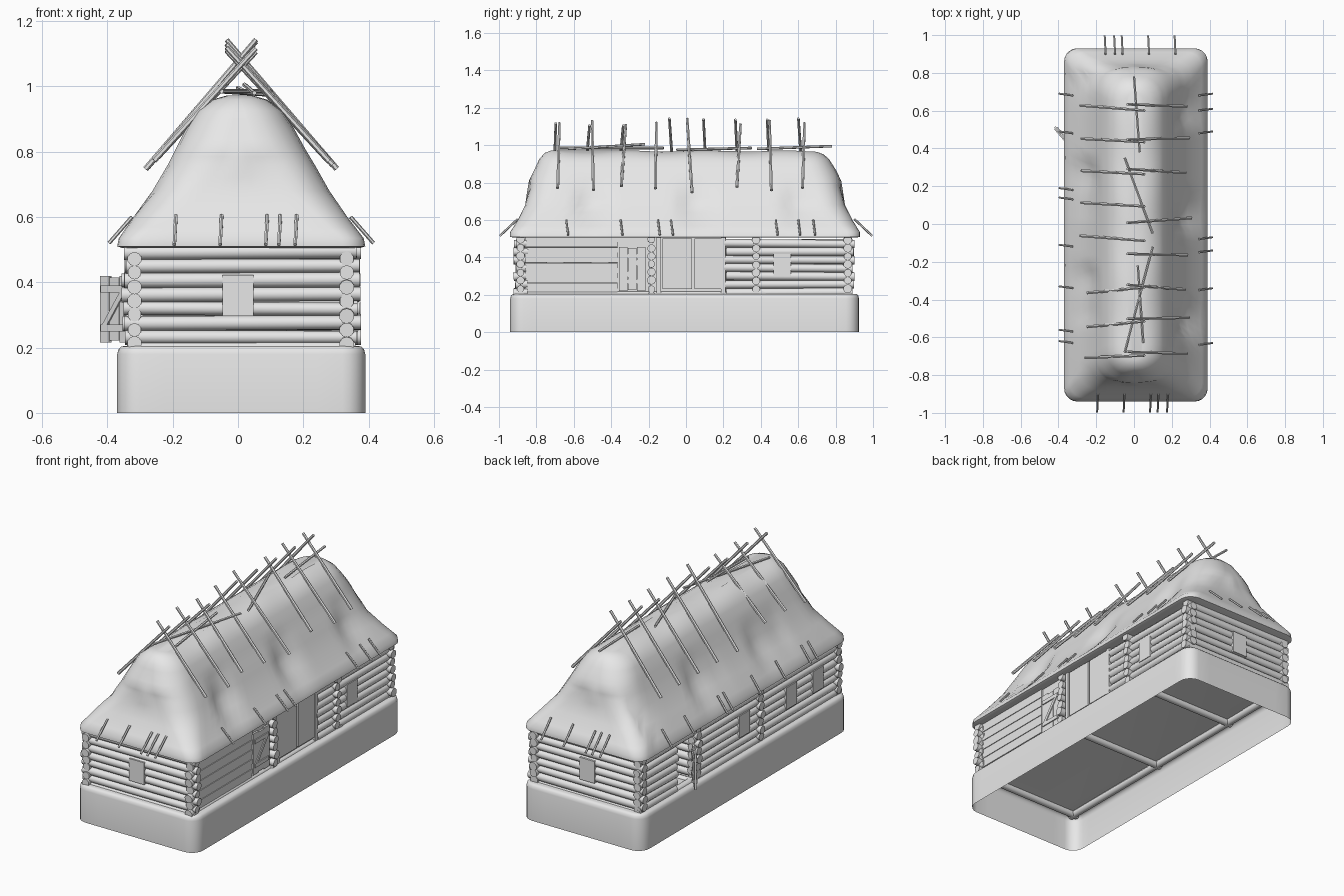
import bpy, bmesh, math, random
from mathutils import Vector, Matrix

random.seed(4)
cube = bpy.data.objects.get("Cube")
if cube:
    bpy.data.objects.remove(cube)

grey = bpy.data.materials.new("plain grey")
grey.use_nodes = True
grey.diffuse_color = (0.8, 0.8, 0.8, 1)
grey.node_tree.nodes["Principled BSDF"].inputs["Base Color"].default_value = (0.8, 0.8, 0.8, 1)


def finish(bm, name, angle=40):
    """Turn a bmesh into a shaded, coloured object."""
    mesh = bpy.data.meshes.new(name)
    bm.to_mesh(mesh)
    bm.free()
    mesh.materials.append(grey)
    for p in mesh.polygons:
        p.use_smooth = True
    mesh.set_sharp_from_angle(angle=math.radians(angle))
    obj = bpy.data.objects.new(name, mesh)
    bpy.context.collection.objects.link(obj)
    return obj


def add_stick(bm, a, b, r, sides=6, taper=1.0):
    a, b = Vector(a), Vector(b)
    d = b - a
    m = Matrix.Translation((a + b) / 2) @ d.to_track_quat('Z', 'Y').to_matrix().to_4x4()
    bmesh.ops.create_cone(bm, cap_ends=True, segments=sides, radius1=r,
                          radius2=r * taper, depth=d.length, matrix=m)


def add_box(bm, lo, hi, frame=Matrix()):
    lo, hi = Vector(lo), Vector(hi)
    m = frame @ Matrix.Translation((lo + hi) / 2) @ Matrix.Diagonal((*(hi - lo), 1))
    bmesh.ops.create_cube(bm, size=1, matrix=m)


def ring(z, x0, x1, y0, y1, r, nx=8, ny=36):
    """Rounded rectangle with evenly divided sides."""
    pts = []
    corners = [(x1 - r, y0 + r, -90, ny), (x1 - r, y1 - r, 0, nx),
               (x0 + r, y1 - r, 90, ny), (x0 + r, y0 + r, 180, nx)]
    for k, (cx, cy, start, n) in enumerate(corners):
        for i in range(6):
            t = math.radians(start + 18 * i)
            pts.append(Vector((cx + r * math.cos(t), cy + r * math.sin(t), z)))
        nxt = corners[(k + 1) % 4]
        t = math.radians(start + 90)
        end = Vector((nxt[0] + r * math.cos(t), nxt[1] + r * math.sin(t), z))
        last = pts[-1]
        pts += [last.lerp(end, i / n) for i in range(1, n)]
    return pts


def loft(rings, cap_bottom):
    bm = bmesh.new()
    rows = [[bm.verts.new(p) for p in r] for r in rings]
    n = len(rows[0])
    for low, high in zip(rows, rows[1:]):
        for i in range(n):
            j = (i + 1) % n
            bm.faces.new((low[i], low[j], high[j], high[i]))
    bm.faces.new(rows[-1])
    if cap_bottom:
        bm.faces.new(rows[0][::-1])
    return bm


# Hollow plinth, open underneath
levels = [(0, 0), (0.18, 0), (0.195, 0.004), (0.203, 0.012), (0.205, 0.022)]
finish(loft([ring(z, -0.37 + d, 0.39 - d, -0.94 + d, 0.925 - d, 0.07 - d)
             for z, d in levels], False), "plinth")

# Thatched roof with sagging hollows
roof_levels = [
    (0.505, -0.355, 0.375, -0.92, 0.91, 0.06), (0.51, -0.37, 0.39, -0.94, 0.93, 0.07),
    (0.535, -0.365, 0.385, -0.94, 0.93, 0.07), (0.60, -0.32, 0.335, -0.90, 0.89, 0.09),
    (0.68, -0.262, 0.28, -0.86, 0.85, 0.12), (0.76, -0.215, 0.235, -0.85, 0.84, 0.14),
    (0.81, -0.19, 0.205, -0.84, 0.83, 0.14), (0.87, -0.16, 0.172, -0.81, 0.80, 0.13),
    (0.925, -0.125, 0.135, -0.785, 0.765, 0.11), (0.955, -0.08, 0.09, -0.755, 0.735, 0.08),
    (0.968, -0.035, 0.045, -0.72, 0.70, 0.035)]
roof_rings = []
for lower, upper in zip(roof_levels, roof_levels[1:]):
    steps = 2 if upper[0] - lower[0] > 0.04 else 1
    for s in range(steps):
        roof_rings.append(ring(*[a + (b - a) * s / steps for a, b in zip(lower, upper)]))
roof_rings.append(ring(*roof_levels[-1]))
for row in roof_rings:
    for p in row:
        band = max(0, 1 - abs(p.z - 0.68) / 0.16)
        if abs(p.y) < 0.8:
            side = 1 if p.x > 0 else -1
            fold = math.sin(p.y * 11 + side * 0.7) + 0.4 * math.sin(p.y * 23 + 1)
            p.x -= side * 0.028 * band * max(0, fold)
            p.z += 0.004 * math.sin(p.y * 15) * (p.z > 0.94)
        else:
            hollow = max(0, 1 - abs(p.z - 0.76) / 0.07) * max(0, math.sin(abs(p.x) * 16))
            p.y -= math.copysign(0.012 * hollow, p.y)
finish(loft(roof_rings, True), "thatched_roof", 60)


# Log walls: each runs along one axis and may be broken into spans
PITCH = 0.0436


def log_wall(name, axis, pos, spans, first, rows=7):
    bm = bmesh.new()
    for i in range(rows):
        z = first + i * PITCH
        for s0, s1 in spans:
            a, b = s0 - random.uniform(-0.008, 0.008), s1 + random.uniform(-0.008, 0.008)
            dz = random.uniform(-0.003, 0.003)
            ends = [(a, pos, z - dz), (b, pos, z + dz)] if axis == 'x' else \
                   [(pos, a, z - dz), (pos, b, z + dz)]
            add_stick(bm, *ends, random.uniform(0.021, 0.0235), 10, random.uniform(0.9, 1.05))
    return finish(bm, name)


LEFT, RIGHT, FRONT, BACK = 0.333, -0.317, -0.885, 0.865
log_wall("front_log_wall", 'x', FRONT, [(-0.35, 0.37)], 0.232)
log_wall("back_log_wall", 'x', BACK, [(-0.35, 0.37)], 0.232)
log_wall("front_partition", 'x', -0.185, [(-0.35, 0.37)], 0.232)
log_wall("back_partition", 'x', 0.375, [(-0.35, 0.37)], 0.232)
log_wall("left_log_wall", 'y', LEFT, [(-0.915, -0.85), (0.21, 0.895)], 0.212)
log_wall("right_log_wall", 'y', RIGHT, [(-0.915, 0.405), (0.55, 0.895)], 0.212, 6)
log_wall("right_top_log", 'y', RIGHT, [(-0.915, 0.895)], 0.212 + 6 * PITCH, 1)

# Sill beams seen under the floor
bm = bmesh.new()
for y in (FRONT, -0.185, 0.41, BACK):
    add_stick(bm, (-0.34, y, 0.198), (0.36, y, 0.198), 0.02, 10)
for x in (LEFT, RIGHT):
    add_stick(bm, (x, -0.91, 0.198), (x, 0.89, 0.198), 0.02, 10)
finish(bm, "sill_beams")

# Horizontal board cladding at the front of the left wall
bm = bmesh.new()
for i in range(11):
    z = 0.207 + i * 0.0275
    add_box(bm, (0.322, -0.862, z), (0.345 + 0.003 * (i % 2), -0.365, z + 0.0265))
finish(bm, "board_cladding")

# Flat wall behind the doors, and the double door
bm = bmesh.new()
add_box(bm, (0.315, -0.365, 0.205), (0.337, 0.215, 0.515))
finish(bm, "door_wall")
bm = bmesh.new()
for y0, y1 in ((-0.125, 0.032), (0.045, 0.19)):
    add_box(bm, (0.335, y0, 0.23), (0.35, y1, 0.5))
for y in (-0.145, 0.2):
    add_box(bm, (0.33, y - 0.012, 0.207), (0.353, y + 0.012, 0.51))
finish(bm, "double_door")


def braced_door(name, a, b, z0, z1):
    """Board door with two battens and a diagonal on both faces."""
    a, b = Vector((*a, 0)), Vector((*b, 0))
    w = (b - a).length
    frame = Matrix.Translation(a) @ Matrix.Rotation(math.atan2(b.y - a.y, b.x - a.x), 4, 'Z')
    bm = bmesh.new()
    for i in range(3):
        drop = 0.006 * (i % 2)
        add_box(bm, (w * i / 3 + 0.001, -0.005, z0 + drop),
                (w * (i + 1) / 3 - 0.001, 0.005, z1 - drop), frame)
    h = z1 - z0
    low, high = z0 + h * 0.22, z1 - h * 0.2
    for z in (low, high):
        add_box(bm, (0.01, -0.011, z - 0.011), (w - 0.01, 0.011, z + 0.011), frame)
    tilt = math.atan2(high - low, w - 0.04)
    mid = frame @ Matrix.Translation((w / 2, 0, (low + high) / 2)) @ Matrix.Rotation(-tilt, 4, 'Y')
    half = math.hypot(high - low, w - 0.04) / 2
    add_box(bm, (-half, -0.01, -0.009), (half, 0.01, 0.009), mid)
    finish(bm, name)


braced_door("left_door", (0.343, -0.36), (0.343, -0.215), 0.22, 0.455)
braced_door("open_right_door", (-0.42, 0.515), (-0.33, 0.41), 0.215, 0.42)

# Shuttered windows
for name, x, y in (("front_window", 0, FRONT), ("back_window", 0, BACK), ("left_window", LEFT, 0.515),
                   ("right_window_1", RIGHT, -0.04), ("right_window_2", RIGHT, -0.46),
                   ("right_window_3", RIGHT, -0.7)):
    bm = bmesh.new()
    hx, hy = (0.047, 0.026) if x == 0 else (0.026, 0.047)
    add_box(bm, (x - hx, y - hy, 0.297), (x + hx, y + hy, 0.422))
    finish(bm, name)

# Crossed poles straddling the ridge
bm = bmesh.new()
pole_rows = ((1, (-0.68, -0.5, -0.33, -0.16, 0.015, 0.285, 0.45, 0.63)),
             (-1, (-0.7, -0.525, -0.345, -0.08, 0.1, 0.27, 0.44, 0.61)))
for side, rows in pole_rows:
    for y in rows:
        j = random.uniform(-0.02, 0.02)
        add_stick(bm, (0.01 + side * (0.275 + j), y + j, 0.765 - j),
                  (0.01 - side * 0.045, y - j / 2, 1.125 + j), 0.009, 6, 0.85)
finish(bm, "ridge_poles")

# Loose poles lying along the ridge
bm = bmesh.new()
for a, b in (((-0.05, 0.35, 0.985), (0.1, -0.05, 0.975)), ((0.1, -0.12, 0.985), (-0.05, -0.68, 0.985)),
             ((0, 0.78, 0.995), (0.03, 0.38, 0.98)), ((0.02, -0.22, 1.005), (0.05, -0.63, 0.98))):
    add_stick(bm, a, b, 0.007)
finish(bm, "lying_poles")

# Pegs holding down the eaves
bm = bmesh.new()
for side, rows in ((-1, (0.68, 0.48, 0.18, 0.13, -0.12, -0.34, -0.57, -0.63)),
                   (1, (0.68, 0.6, 0.48, -0.08, -0.15, -0.35, -0.64))):
    for y in rows:
        add_stick(bm, (0.01 + side * 0.335, y, 0.6), (0.01 + side * 0.405, y + 0.01, 0.52), 0.006)
for side, columns in ((-1, (-0.19, -0.05, 0.09, 0.13, 0.18)), (1, (-0.15, -0.1, -0.06, 0.08, 0.22))):
    for x in columns:
        add_stick(bm, (x, side * 0.9, 0.605), (x - 0.005, side * 0.995, 0.515), 0.006)
finish(bm, "eave_pegs")
